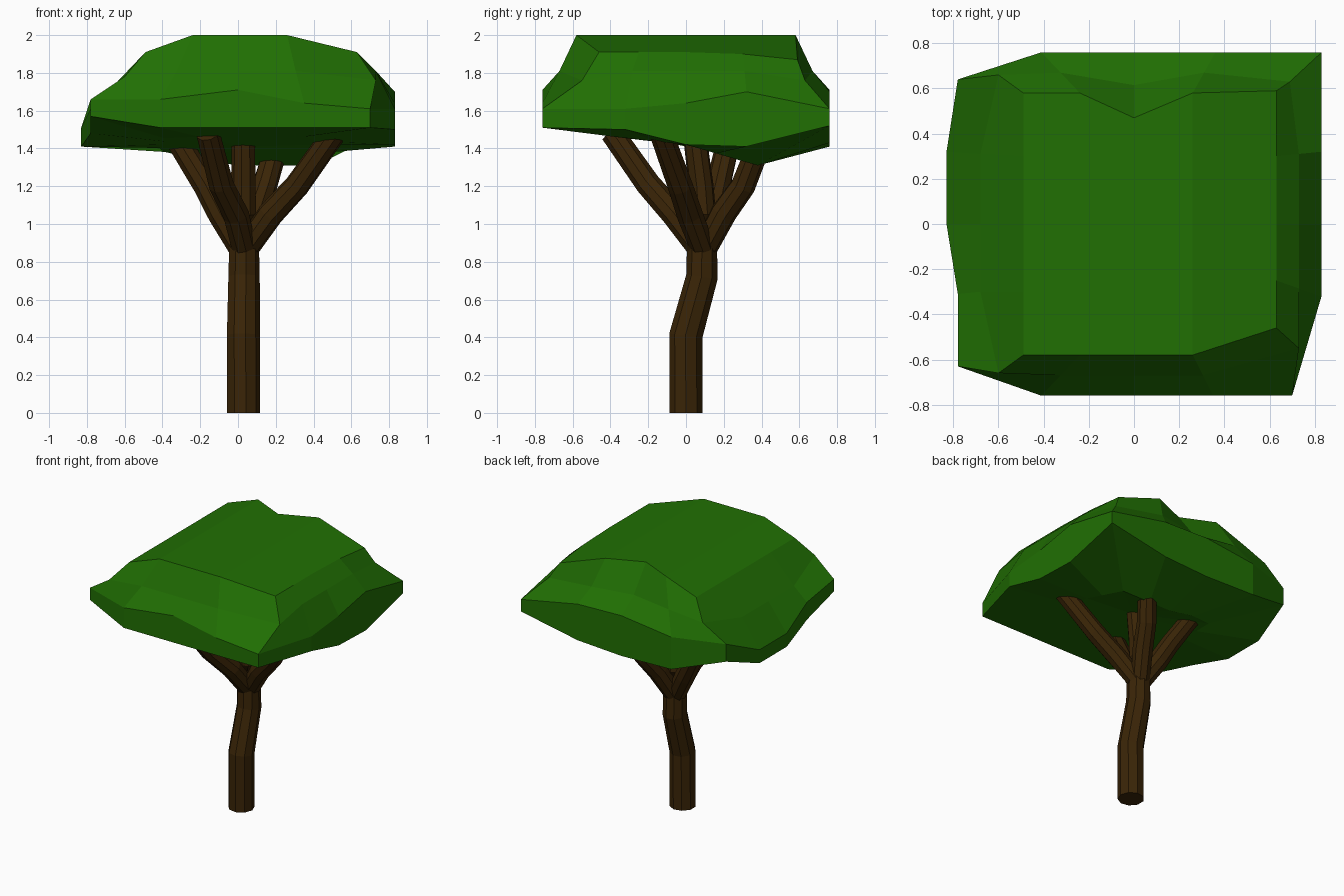
import bpy, bmesh, math
from mathutils import Vector

if "Cube" in bpy.data.objects:
    bpy.data.objects.remove(bpy.data.objects["Cube"])


def material(name, rgb):
    m = bpy.data.materials.new(name)
    m.diffuse_color = (*rgb, 1)
    m.use_nodes = True
    m.node_tree.nodes["Principled BSDF"].inputs["Base Color"].default_value = m.diffuse_color
    return m


def make_object(name, bm, mat):
    bmesh.ops.recalc_face_normals(bm, faces=bm.faces)
    me = bpy.data.meshes.new(name)
    bm.to_mesh(me)
    bm.free()
    me.materials.append(mat)
    ob = bpy.data.objects.new(name, me)
    bpy.context.collection.objects.link(ob)
    return ob


def bridge(bm, a, b):
    n = len(a)
    for i in range(n):
        j = (i + 1) % n
        bm.faces.new((a[i], a[j], b[j], b[i]))


def tube(name, points, radii, mat, sides=9):
    """Low-poly tube along a path, rings square to the path."""
    pts = [Vector(p) for p in points]
    bm = bmesh.new()
    rings = []
    for k, p in enumerate(pts):
        tangent = pts[min(k + 1, len(pts) - 1)] - pts[max(k - 1, 0)]
        q = tangent.to_track_quat('Z', 'Y')
        ring = []
        for s in range(sides):
            a = 2 * math.pi * (s + 0.5) / sides
            ring.append(bm.verts.new(p + q @ Vector((math.cos(a), math.sin(a), 0)) * radii[k]))
        rings.append(ring)
    for a, b in zip(rings, rings[1:]):
        bridge(bm, a, b)
    bm.faces.new(rings[0])
    bm.faces.new(rings[-1])
    return make_object(name, bm, mat)


bark = material("bark", (0.042, 0.018, 0.002))
leaf = material("leaves", (0.015, 0.16, 0.001))

# Trunk with a gentle backward bend
tube("trunk", [(.027, 0, 0), (.027, 0, .41), (.03, .085, .72), (.03, .085, .93)],
     [.09, .09, .085, .08], bark)

# Branches fanning out into the crown
branches = {
    "branch_left": [(.015, .09, .87), (-.09, .14, 1.05), (-.17, .17, 1.2), (-.33, .23, 1.46)],
    "branch_front": [(.03, .07, .87), (-.01, -.06, 1.05), (-.09, -.2, 1.21), (-.16, -.39, 1.48)],
    "branch_middle": [(.03, .09, .87), (.03, .09, 1.05), (.03, .08, 1.2), (.03, .05, 1.44)],
    "branch_right": [(.045, .09, .87), (.17, .02, 1.05), (.31, -.03, 1.2), (.51, -.13, 1.48)],
    "branch_back": [(.03, .1, .87), (.09, .2, 1.06), (.14, .3, 1.2), (.2, .38, 1.4)],
}
for name, path in branches.items():
    tube(name, path, [.065, .07, .067, .063], bark)

# Crown rim: x, y, lower z, upper z, anticlockwise from the front left corner
rim = [(-.78, -.63, 1.57, 1.66), (-.41, -.76, 1.51, 1.66), (0, -.76, 1.51, 1.71), (.35, -.76, 1.51, 1.64),
       (.70, -.76, 1.51, 1.61), (.83, -.32, 1.50, 1.61), (.83, 0, 1.42, 1.64), (.83, .32, 1.41, 1.70),
       (.83, .76, 1.52, 1.61), (.36, .76, 1.43, 1.70), (0, .76, 1.41, 1.71), (-.41, .76, 1.42, 1.66),
       (-.78, .64, 1.53, 1.66), (-.83, .32, 1.41, 1.51), (-.83, 0, 1.41, 1.51), (-.78, -.31, 1.48, 1.61)]

# Edge of the crown's top, same order: x, y, z
top = [(-.49, -.58, 1.91), (-.24, -.58, 2), (0, -.58, 2), (.26, -.58, 2),
       (.63, -.46, 1.91), (.63, -.25, 1.91), (.63, 0, 1.91), (.63, .3, 1.90),
       (.63, .59, 1.87), (.26, .58, 2), (0, .47, 2), (-.24, .58, 2),
       (-.49, .58, 1.91), (-.49, .3, 1.91), (-.49, 0, 1.91), (-.49, -.3, 1.91)]

# Shoulder points that differ from the halfway ring
shoulder_fix = {4: (.73, -.55, 1.76), 8: (.69, .63, 1.76), 0: (-.6, -.66, 1.78), 12: (-.6, .66, 1.78),
                13: (-.68, .31, 1.71), 14: (-.68, 0, 1.71), 15: (-.68, -.3, 1.71)}


def belly_z(x, y):
    """The underside sags towards the back right."""
    sag = .29 * y if y > 0 else .11 * y
    return 1.42 - sag * (1 + 1.5 * min(x, 0) if y > 0 else 1)


bm = bmesh.new()
belly = [bm.verts.new((x * .5, y * .5, belly_z(x * .5, y * .5))) for x, y, _, _ in rim]
low = [bm.verts.new((x, y, zb)) for x, y, zb, _ in rim]
high = [bm.verts.new((x, y, zt)) for x, y, _, zt in rim]
shoulder = []
for i, ((x, y, _, _), (tx, ty, _)) in enumerate(zip(rim, top)):
    mid = ((x + tx) / 2, (y + ty) / 2, 1.81)
    shoulder.append(bm.verts.new(shoulder_fix.get(i, mid)))
crest = [bm.verts.new(p) for p in top]
for a, b in ((belly, low), (low, high), (high, shoulder), (shoulder, crest)):
    bridge(bm, a, b)

# Flat top strips and the underside fan
for ids in ((0, 1, 11, 12, 13, 14, 15), (1, 2, 10, 11), (2, 3, 9, 10), (3, 4, 5, 6, 7, 8, 9)):
    bm.faces.new([crest[i] for i in ids])
centre = bm.verts.new((.05, .05, 1.41))
for i in range(16):
    bm.faces.new((belly[i], belly[(i + 1) % 16], centre))
make_object("crown", bm, leaf)
